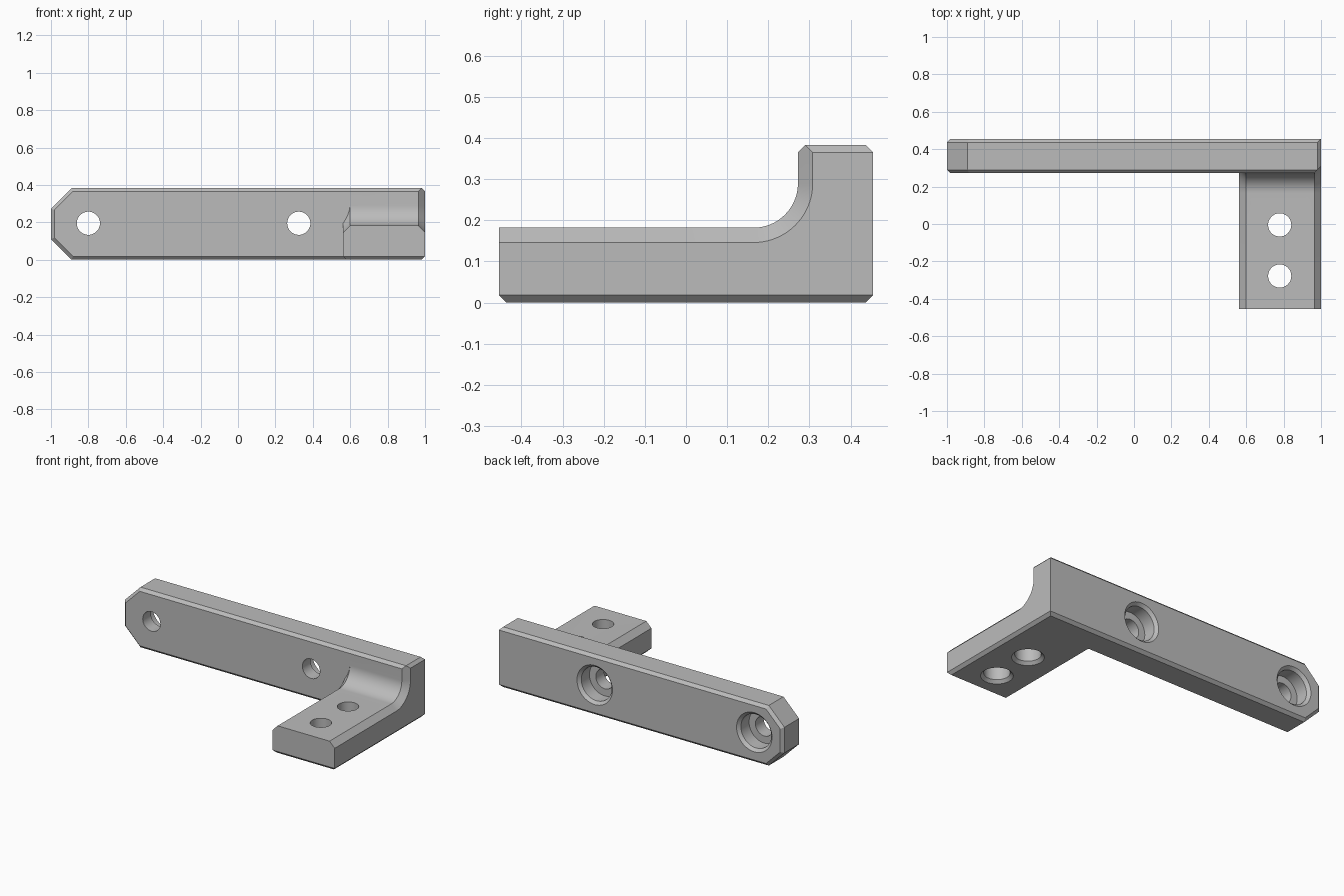
import bpy
import bmesh
from math import cos, sin, pi, tan

if "Cube" in bpy.data.objects:
    bpy.data.objects.remove(bpy.data.objects["Cube"], do_unlink=True)

C = 0.018            # small edge chamfer
TOP = 0.383          # bar height
BACK, FRONT = 0.455, 0.272
ARM_TOP, FILLET = 0.182, 0.108
CORNER = 0.11        # clipped corners at the bar's free end
MID_Z = 0.195

grey = bpy.data.materials.new("plain_grey")
grey.use_nodes = True
grey.diffuse_color = (0.5, 0.5, 0.5, 1)
grey.node_tree.nodes["Principled BSDF"].inputs["Base Color"].default_value = (0.5, 0.5, 0.5, 1)


def loft(name, rings):
    """Skin a closed solid through rings with equal point counts."""
    bm = bmesh.new()
    loops = [[bm.verts.new(p) for p in ring] for ring in rings]
    n = len(loops[0])
    for a, b in zip(loops, loops[1:]):
        for i in range(n):
            j = (i + 1) % n
            bm.faces.new((a[i], a[j], b[j], b[i]))
    bm.faces.new(loops[0])
    bm.faces.new(loops[-1])
    bmesh.ops.remove_doubles(bm, verts=bm.verts, dist=1e-5)
    bmesh.ops.recalc_face_normals(bm, faces=bm.faces)
    mesh = bpy.data.meshes.new(name)
    bm.to_mesh(mesh)
    bm.free()
    mesh.materials.append(grey)
    obj = bpy.data.objects.new(name, mesh)
    bpy.context.collection.objects.link(obj)
    return obj


def bar_ring(y, inset):
    """Bar outline with two clipped corners, shrunk by inset."""
    k = inset * tan(pi / 8)
    half = [(-1 + inset, CORNER + k), (-1 + CORNER + k, inset), (0.8, inset)]
    outline = half + [(x, TOP - z) for x, z in reversed(half)]
    return [(x, y, z) for x, z in outline]


def arm_ring(x, d, e):
    """L-shaped side profile: d insets the filleted edge, e the outer edges."""
    pts = [(-BACK, C), (-BACK + C - e, e), (BACK - C + e, e), (BACK, C),
           (BACK, TOP - C), (BACK - C + e, TOP - e),
           (FRONT + max(C, d), TOP - e), (FRONT + d, min(TOP - C + d, TOP - e))]
    steps = 20
    for i in range(steps + 1):
        a = -pi / 2 * i / steps
        pts.append((FRONT - FILLET + (FILLET + d) * cos(a),
                    ARM_TOP + FILLET + (FILLET + d) * sin(a)))
    pts.append((-BACK, ARM_TOP - d))
    return [(x, y, z) for y, z in pts]


def stepped_cutter(name, steps, place):
    """Round cutter from (depth, radius) steps; place maps (u, v, depth) to space."""
    n = 48
    rings = [[place(r * cos(2 * pi * i / n), r * sin(2 * pi * i / n), h)
              for i in range(n)] for h, r in steps]
    obj = loft(name, rings)
    obj.hide_render = True
    return obj


def boolean(target, other, operation):
    mod = target.modifiers.new(operation.title(), 'BOOLEAN')
    mod.operation = operation
    mod.solver = 'EXACT'
    mod.object = other
    bpy.context.view_layer.objects.active = target
    bpy.ops.object.modifier_apply(modifier=mod.name)
    bpy.data.objects.remove(other, do_unlink=True)


# Long bar with chamfered front and back outlines
bracket = loft("angle_bracket", [bar_ring(FRONT, C), bar_ring(FRONT + C, 0),
                                 bar_ring(BACK - C, 0), bar_ring(BACK, C)])

# Foot arm blending into the bar's end
arm = loft("foot_arm", [arm_ring(0.562, 2 * C, C), arm_ring(0.562 + C, C, 0),
                        arm_ring(0.562 + 2 * C, 0, 0), arm_ring(1 - 2 * C, 0, 0),
                        arm_ring(1 - C, C, 0), arm_ring(1, 2 * C, C)])
boolean(bracket, arm, 'UNION')

# Counterbored holes through the bar, wide side at the back
for hx in (-0.8, 0.325):
    cutter = stepped_cutter(
        "bar_hole_cutter",
        [(-0.02, 0.145), (C, 0.107), (0.1, 0.107), (0.1, 0.062), (0.3, 0.062)],
        lambda u, v, h: (hx + u, BACK - h, MID_Z + v))
    boolean(bracket, cutter, 'DIFFERENCE')

# Holes through the foot, wide side underneath
for hy in (-0.005, -0.278):
    cutter = stepped_cutter(
        "foot_hole_cutter",
        [(-0.02, 0.113), (C, 0.075), (0.12, 0.075), (0.12, 0.062), (0.3, 0.062)],
        lambda u, v, h: (0.779 + u, hy + v, h))
    boolean(bracket, cutter, 'DIFFERENCE')

# Smooth the fillet and bores, keep the chamfers crisp
bpy.ops.object.select_all(action='DESELECT')
bracket.select_set(True)
bpy.context.view_layer.objects.active = bracket
bpy.ops.object.shade_smooth_by_angle(angle=pi / 6)
